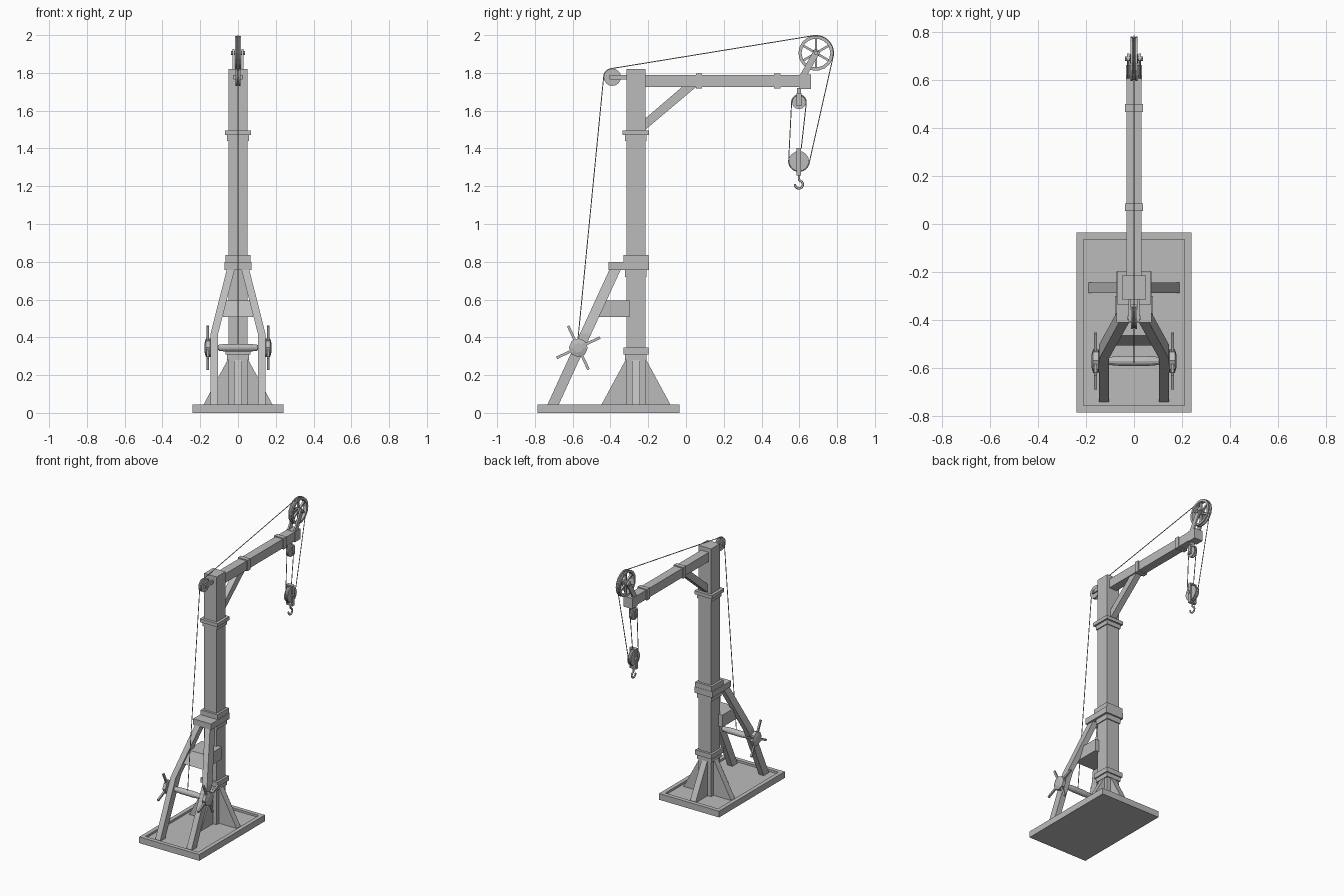
import bpy, bmesh, math
from mathutils import Vector, Matrix

cube = bpy.data.objects.get("Cube")
if cube:
    bpy.data.objects.remove(cube, do_unlink=True)

grey = bpy.data.materials.new("plain_grey")
grey.use_nodes = True
COLOUR = (0.5, 0.5, 0.5, 1)
grey.diffuse_color = COLOUR
grey.node_tree.nodes["Principled BSDF"].inputs["Base Color"].default_value = COLOUR

POST_Y = -0.265


def finish(name, bm):
    bmesh.ops.recalc_face_normals(bm, faces=bm.faces[:])
    mesh = bpy.data.meshes.new(name)
    bm.to_mesh(mesh)
    bm.free()
    mesh.materials.append(grey)
    ob = bpy.data.objects.new(name, mesh)
    bpy.context.collection.objects.link(ob)
    return ob


def loft(name, rings, closed=False):
    """Skin a list of equal-length point rings; cap the ends unless closed."""
    bm = bmesh.new()
    vs = [[bm.verts.new(p) for p in ring] for ring in rings]
    n = len(vs[0])
    for i in range(len(vs) if closed else len(vs) - 1):
        a, b = vs[i], vs[(i + 1) % len(vs)]
        for k in range(n):
            bm.faces.new((a[k], a[(k + 1) % n], b[(k + 1) % n], b[k]))
    if not closed:
        bm.faces.new(vs[0])
        bm.faces.new(vs[-1])
    return finish(name, bm)


def box(name, x0, x1, y0, y1, z0, z1):
    return loft(name, [[(x0, y0, z), (x1, y0, z), (x1, y1, z), (x0, y1, z)] for z in (z0, z1)])


def collar(name, half, z0, z1):
    return box(name, -half, half, POST_Y - half, POST_Y + half, z0, z1)


def side_plate(name, x0, x1, yz):
    """Extrude a side profile across x."""
    return loft(name, [[(x, y, z) for y, z in yz] for x in (x0, x1)])


def lathe(name, profile, y, z, segs=16, closed=False, turn=0.0):
    """Spin (x, radius) points about an axis parallel to x."""
    def ring(x, r):
        angles = [turn + math.tau * k / segs for k in range(segs)]
        return [(x, y + r * math.cos(a), z + r * math.sin(a)) for a in angles]
    return loft(name, [ring(x, r) for x, r in profile], closed)


def bar(name, a, b, wx, w):
    """Rectangular bar between two points in a side plane."""
    a, b = Vector(a), Vector(b)
    n = (b - a).normalized().cross(Vector((1, 0, 0))) * w
    x = Vector((wx, 0, 0))
    return loft(name, [[p - x - n, p + x - n, p + x + n, p - x + n] for p in (a, b)])


def tube(name, pts, radius, res=2):
    cu = bpy.data.curves.new(name, "CURVE")
    cu.dimensions = "3D"
    cu.bevel_depth = radius
    cu.bevel_resolution = res
    cu.use_fill_caps = True
    sp = cu.splines.new("POLY")
    sp.points.add(len(pts) - 1)
    for p, q in zip(sp.points, pts):
        p.co = (*q, 1)
    cu.materials.append(grey)
    ob = bpy.data.objects.new(name, cu)
    bpy.context.collection.objects.link(ob)


def arc(y, z, r, a0, a1, n=10):
    """Points on a circle in the x = 0 plane, angles in degrees."""
    angles = [math.radians(a0 + (a1 - a0) * i / n) for i in range(n + 1)]
    return [(0, y + r * math.cos(a), z + r * math.sin(a)) for a in angles]


# Base slab with a sunken panel
bm = bmesh.new()
bmesh.ops.create_cube(bm, size=1, matrix=Matrix.Translation((0, -0.41, 0.0225)) @ Matrix.Diagonal((0.48, 0.75, 0.045, 1)))
top = max(bm.faces, key=lambda f: f.calc_center_median().z)
bmesh.ops.inset_region(bm, faces=[top], thickness=0.042)
rim_edges = bmesh.ops.extrude_face_region(bm, geom=[top])["geom"]
bmesh.ops.translate(bm, vec=(0, 0, -0.015), verts=[v for v in rim_edges if isinstance(v, bmesh.types.BMVert)])
if top.is_valid:
    bmesh.ops.delete(bm, geom=[top], context="FACES_ONLY")
finish("base", bm)

# Post and its stepped collars
collar("post", 0.05, 0.025, 1.82)
for name, half, z0, z1 in (
        ("foot_collar_low", 0.057, 0.28, 0.31), ("foot_collar", 0.066, 0.31, 0.345),
        ("mid_collar_low", 0.057, 0.72, 0.757), ("mid_collar_top", 0.066, 0.8, 0.835),
        ("upper_collar_low", 0.057, 1.44, 1.47), ("upper_collar", 0.07, 1.47, 1.495)):
    collar(name, half, z0, z1)
box("leg_head_block", -0.072, 0.072, -0.41, -0.197, 0.757, 0.8)

# Four buttress ribs round the foot of the post
for k, side in enumerate(("left", "back", "right", "front")):
    rib = side_plate(side + "_rib", -0.022, 0.022, [(0.03, 0.03), (0.19, 0.03), (0.055, 0.28), (0.03, 0.28)])
    rib.data.transform(Matrix.Translation((0, POST_Y, 0)) @ Matrix.Rotation(math.radians(90 * k - 90), 4, "Z"))

# Cranked legs, winch hubs and handles on both sides
WY, WZ = -0.57, 0.345
for s, side in ((1, "left"), (-1, "right")):
    rings = []
    for z, y, inner, outer in ((0.03, -0.71, 0.105, 0.145), (0.42, -0.531, 0.105, 0.145), (0.77, -0.37, 0.015, 0.057)):
        rings.append([(s * inner, y - 0.03, z), (s * outer, y - 0.03, z), (s * outer, y + 0.03, z), (s * inner, y + 0.03, z)])
    loft(side + "_leg", rings)
    lathe(side + "_winch_hub", [(s * 0.12, 0.025), (s * 0.145, 0.025), (s * 0.147, 0.05), (s * 0.17, 0.05), (s * 0.177, 0.025)],
          WY, WZ, 8, turn=math.radians(-2))
    for k in range(4):
        a = math.radians(25 + 90 * k)
        d = Vector((0, math.cos(a), math.sin(a)))
        c = Vector((s * 0.16, WY, WZ))
        bar(f"{side}_winch_handle_{k + 1}", c + d * 0.03, c + d * 0.127, 0.006, 0.007)

side_plate("leg_brace", -0.08, 0.08, [(-0.3, 0.507), (-0.505, 0.507), (-0.463, 0.595), (-0.3, 0.595)])
lathe("winch_drum", [(-0.15, 0.013), (-0.105, 0.013), (-0.1, 0.017), (-0.05, 0.021), (0.05, 0.021), (0.1, 0.017),
                     (0.105, 0.013), (0.15, 0.013)], WY, WZ, 12)

# Boom with bands, end block and diagonal knee
box("boom", -0.031, 0.031, -0.23, 0.65, 1.724, 1.79)
box("boom_end", -0.034, 0.034, 0.6, 0.662, 1.716, 1.792)
for name, y in (("inner_band", 0.07), ("outer_band", 0.483)):
    box(name, -0.038, 0.038, y - 0.016, y + 0.016, 1.717, 1.797)
side_plate("boom_knee", -0.022, 0.022, [(-0.22, 1.495), (-0.22, 1.555), (-0.01, 1.735), (0.065, 1.735)])


def pulley(name, y, z, r, w, segs=16):
    """Grooved sheave."""
    lathe(name, [(-w, r * 0.4), (-w, r), (-w * 0.5, r), (0, r * 0.85), (w * 0.5, r), (w, r), (w, r * 0.4)], y, z, segs)


# Rear pulley behind the post head
RY, RZ = -0.39, 1.777
pulley("rear_pulley", RY, RZ, 0.046, 0.012)
lathe("rear_axle", [(-0.027, 0.01), (0.027, 0.01)], RY, RZ, 8)
for s, side in ((1, "left"), (-1, "right")):
    bar(side + "_rear_bracket", (s * 0.018, RY - 0.015, RZ), (s * 0.018, -0.31, RZ), 0.005, 0.012)

# Spoked head wheel and its slanted supports
HY, HZ, HR = 0.688, 1.905, 0.093
lathe("head_wheel_rim", [(-0.015, 0.076), (-0.015, HR), (-0.007, HR), (0, 0.085), (0.007, HR), (0.015, HR), (0.015, 0.076)],
      HY, HZ, 18, closed=True)
lathe("head_wheel_hub", [(-0.016, 0.02), (0.016, 0.02)], HY, HZ, 10)
lathe("head_axle", [(-0.038, 0.01), (0.038, 0.01)], HY, HZ, 8)
for k in range(6):
    a = math.radians(60 * k + 30)
    d = Vector((0, math.cos(a), math.sin(a)))
    c = Vector((0, HY, HZ))
    bar(f"head_wheel_spoke_{k + 1}", c + d * 0.015, c + d * 0.08, 0.007, 0.006)
for s, side in ((1, "left"), (-1, "right")):
    bar(side + "_head_support", (s * 0.024, 0.615, 1.775), (s * 0.024, 0.695, 1.917), 0.006, 0.017)

# Fixed pulley hung below the boom end
BY = 0.598
UZ, LZ = 1.645, 1.333
box("hanger_rod", -0.011, 0.011, BY - 0.011, BY + 0.011, 1.68, 1.72)
pulley("upper_block_pulley", BY, UZ, 0.037, 0.011, 12)
lathe("upper_block_axle", [(-0.028, 0.009), (0.028, 0.009)], BY, UZ, 8)
box("upper_block_crown", -0.024, 0.024, BY - 0.013, BY + 0.013, 1.683, 1.693)

# Travelling block with straps
pulley("lower_block_pulley", BY, LZ, 0.053, 0.014)
lathe("lower_block_axle", [(-0.032, 0.011), (0.032, 0.011)], BY, LZ, 8)
box("lower_block_crown", -0.026, 0.026, BY - 0.012, BY + 0.012, 1.393, 1.403)
box("lower_block_foot", -0.026, 0.026, BY - 0.012, BY + 0.012, 1.257, 1.267)
for s, side in ((1, "left"), (-1, "right")):
    x0, x1 = sorted((s * 0.018, s * 0.026))
    box(side + "_upper_strap", x0, x1, BY - 0.013, BY + 0.013, 1.625, 1.685)
    box(side + "_lower_strap", x0, x1, BY - 0.012, BY + 0.012, 1.257, 1.403)

# Hook
tube("hook", [(0, BY, 1.26), (0, BY, 1.235)] + arc(BY, 1.209, 0.021, 70, -190, 14), 0.006)

# Rope: winch, rear pulley, head wheel, travelling block, fixed pulley
rope = [(0, WY - 0.005, WZ + 0.015)]
rope += arc(RY, RZ, 0.046, 175, 98, 6)
rope += arc(HY, HZ, 0.093, 98, -10, 14)
rope += arc(BY, LZ, 0.055, -10, -175, 12)
rope += arc(BY, UZ, 0.039, 175, -8, 12)
rope += [(0, BY + 0.012, 1.4)]
tube("rope", rope, 0.0028, 1)
